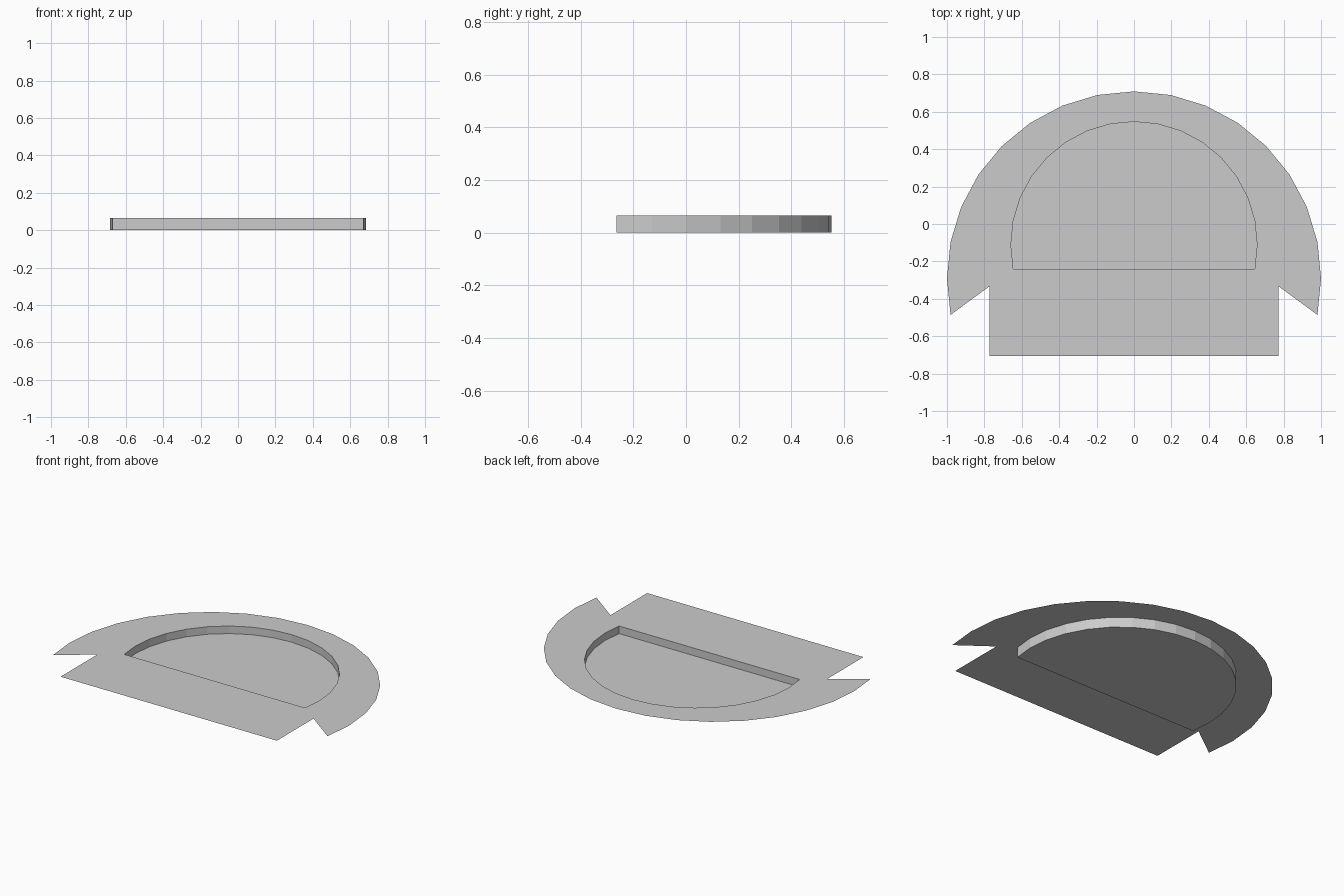
import bpy, math

if "Cube" in bpy.data.objects:
    bpy.data.objects.remove(bpy.data.objects["Cube"])

TOP = 0.066      # height of the flat rim
FLOOR = 0.017    # height of the recess floor
STEP = math.pi / 16

grey = bpy.data.materials.new("light_grey")
grey.diffuse_color = (0.6, 0.6, 0.6, 1)
grey.use_nodes = True
grey.node_tree.nodes["Principled BSDF"].inputs["Base Color"].default_value = grey.diffuse_color


def make(name, verts, faces):
    mesh = bpy.data.meshes.new(name)
    mesh.from_pydata(verts, [], faces)
    mesh.materials.append(grey)
    obj = bpy.data.objects.new(name, mesh)
    bpy.context.collection.objects.link(obj)
    return obj


def arc(radius, cy, first, last):
    """Points on a 32-sided circle between two step numbers."""
    return [(radius * math.cos(i * STEP), cy + radius * math.sin(i * STEP))
            for i in range(first, last + 1)]


def d_shape(name, radius, cy, z, inside):
    """Open D-shaped pan: side walls up to the rim plus a floor."""
    pts = arc(radius, cy, -1, 17)
    n = len(pts)
    verts = [(x, y, z) for x, y in pts] + [(x, y, TOP) for x, y in pts]
    faces = [(i, (i + 1) % n, n + (i + 1) % n, n + i) for i in range(n)]
    floor = tuple(range(n))
    if inside:
        faces = [f[::-1] for f in faces]
    else:
        floor = floor[::-1]
    return make(name, verts, faces + [floor])


# Flat rim: right half with the recess cut out, then mirrored
half = [(0, -0.707), (0.773, -0.707), (0.773, -0.333)]
half += arc(1.0, -0.291, -1, 8)
half += arc(0.658, -0.111, -1, 8)[::-1]
half += [(0, half[-1][1])]
# keep the seam points exactly on the mirror plane
half = [(0 if abs(x) < 1e-6 else x, y) for x, y in half]
rim = make("rim_plate", [(x, y, TOP) for x, y in half], [tuple(range(len(half)))])
mirror = rim.modifiers.new("mirror", 'MIRROR')
mirror.use_axis = (True, False, False)

# Recess seen from above and the slightly larger shell below it
d_shape("recess", 0.658, -0.111, FLOOR, True)
d_shape("outer_shell", 0.684, -0.130, 0.0, False)
